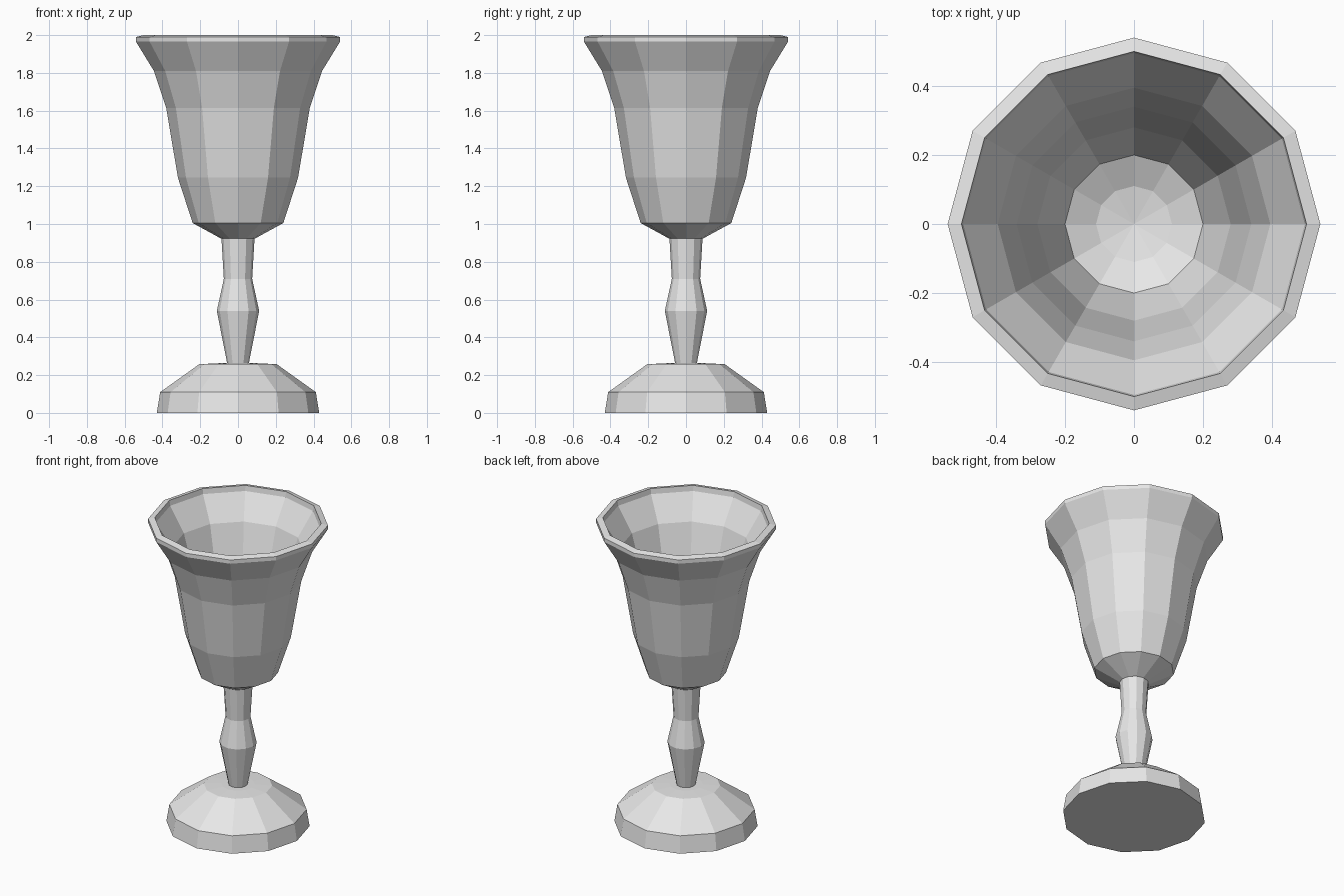
import bpy, bmesh, math

SIDES = 12

cube = bpy.data.objects.get("Cube")
if cube:
    bpy.data.objects.remove(cube, do_unlink=True)

# One plain grey for the whole cup
grey = bpy.data.materials.new("plain_grey")
grey.use_nodes = True
colour = (0.8, 0.8, 0.8, 1)
grey.diffuse_color = colour
grey.node_tree.nodes["Principled BSDF"].inputs["Base Color"].default_value = colour


def lathe(name, profile):
    """Spin an (r, z) profile about the z axis into a flat-faced solid."""
    bm = bmesh.new()
    verts = [bm.verts.new((r, 0, z)) for r, z in profile]
    edges = [bm.edges.new(pair) for pair in zip(verts, verts[1:])]
    bmesh.ops.spin(bm, geom=verts + edges, cent=(0, 0, 0), axis=(0, 0, 1),
                   angle=math.tau, steps=SIDES)
    bmesh.ops.remove_doubles(bm, verts=bm.verts[:], dist=0.0005)
    bmesh.ops.recalc_face_normals(bm, faces=bm.faces[:])
    mesh = bpy.data.meshes.new(name)
    bm.to_mesh(mesh)
    bm.free()
    mesh.materials.append(grey)
    obj = bpy.data.objects.new(name, mesh)
    bpy.context.collection.objects.link(obj)
    return obj


# Foot: a short skirt, a sloped shoulder and a nearly flat top
lathe("foot", [(0, 0), (0.43, 0), (0.412, 0.11), (0.205, 0.258),
               (0.10, 0.263), (0, 0.263)])

# Stem: swelling to a knop, then narrowing below the bowl
lathe("stem", [(0, 0.25), (0.055, 0.25), (0.112, 0.54), (0.075, 0.71),
               (0.088, 0.93), (0, 0.93)])

# Bowl: outer wall, bevelled rim, then the inner wall down to the floor
outer_wall = [(0, 0.922), (0.088, 0.922), (0.24, 1.005), (0.318, 1.245),
              (0.38, 1.615), (0.445, 1.81), (0.54, 1.965)]
rim = [(0.54, 1.99), (0.50, 2.0)]
inner_wall = [(0.495, 1.965), (0.395, 1.81), (0.34, 1.615), (0.28, 1.245),
              (0.20, 1.03), (0.11, 0.985), (0, 0.965)]
lathe("bowl", outer_wall + rim + inner_wall)
